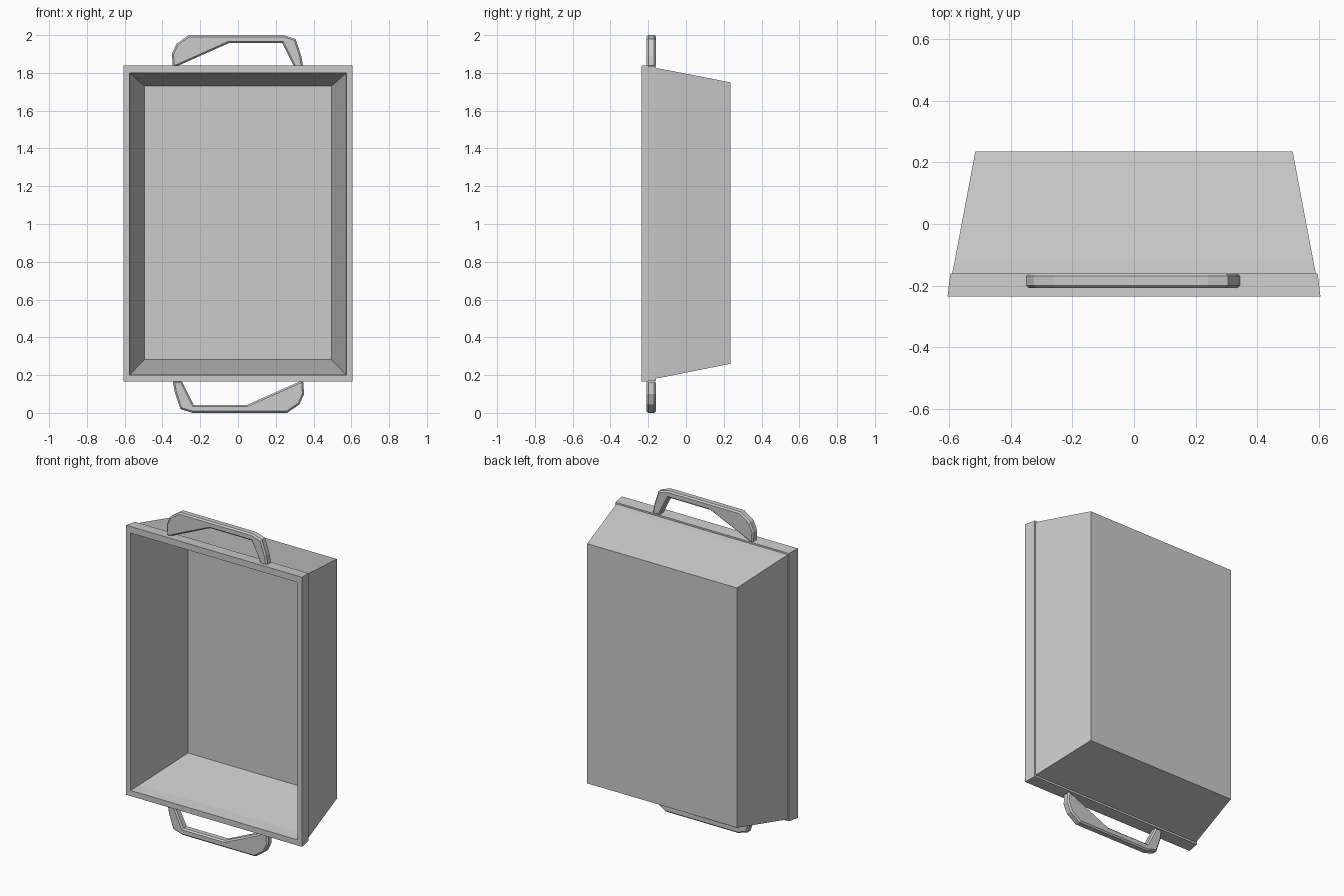
import bpy, bmesh

if "Cube" in bpy.data.objects:
    bpy.data.objects.remove(bpy.data.objects["Cube"])


def finish(bm, name):
    bmesh.ops.recalc_face_normals(bm, faces=bm.faces)
    mesh = bpy.data.meshes.new(name)
    bm.to_mesh(mesh)
    bm.free()
    obj = bpy.data.objects.new(name, mesh)
    bpy.context.collection.objects.link(obj)
    return obj


# Tapered tub: rectangular rings from the outer back, round the rim, to the inner floor
# (half width, bottom z, top z, y)
RINGS = [
    (0.515, 0.260, 1.750, 0.235),
    (0.583, 0.188, 1.820, -0.125),
    (0.590, 0.182, 1.825, -0.160),
    (0.596, 0.170, 1.835, -0.160),
    (0.605, 0.165, 1.840, -0.235),
    (0.575, 0.200, 1.800, -0.235),
    (0.566, 0.208, 1.793, -0.160),
    (0.495, 0.282, 1.730, 0.215),
]
bm = bmesh.new()
loops = [[bm.verts.new(p) for p in ((-w, y, b), (w, y, b), (w, y, t), (-w, y, t))]
         for w, b, t, y in RINGS]
for a, b in zip(loops, loops[1:]):
    for i in range(4):
        j = (i + 1) % 4
        bm.faces.new((a[i], a[j], b[j], b[i]))
bm.faces.new(loops[0])
bm.faces.new(loops[-1])
finish(bm, "tub")

# Lopsided handle outline in x, z; the lower handle is the same turned half way round
OUTLINE = [
    (-0.345, 1.83), (-0.35, 1.90), (-0.325, 1.955), (-0.26, 2.0),
    (0.24, 2.0), (0.305, 1.98), (0.335, 1.89), (0.345, 1.83),
    (0.298, 1.83), (0.235, 1.957), (-0.05, 1.957), (-0.335, 1.83),
]


def handle(name, turned):
    bm = bmesh.new()
    pts = [(-x, 2 - z) if turned else (x, z) for x, z in OUTLINE]
    face = bm.faces.new([bm.verts.new((x, -0.208, z)) for x, z in pts])
    ext = bmesh.ops.extrude_face_region(bm, geom=[face])
    verts = [g for g in ext["geom"] if isinstance(g, bmesh.types.BMVert)]
    bmesh.ops.translate(bm, verts=verts, vec=(0, 0.048, 0))
    obj = finish(bm, name)
    # Chamfer the long edges
    bevel = obj.modifiers.new("chamfer", "BEVEL")
    bevel.width = 0.009
    bevel.segments = 1
    bevel.limit_method = "ANGLE"
    bevel.angle_limit = 1.3


handle("top_handle", False)
handle("bottom_handle", True)
